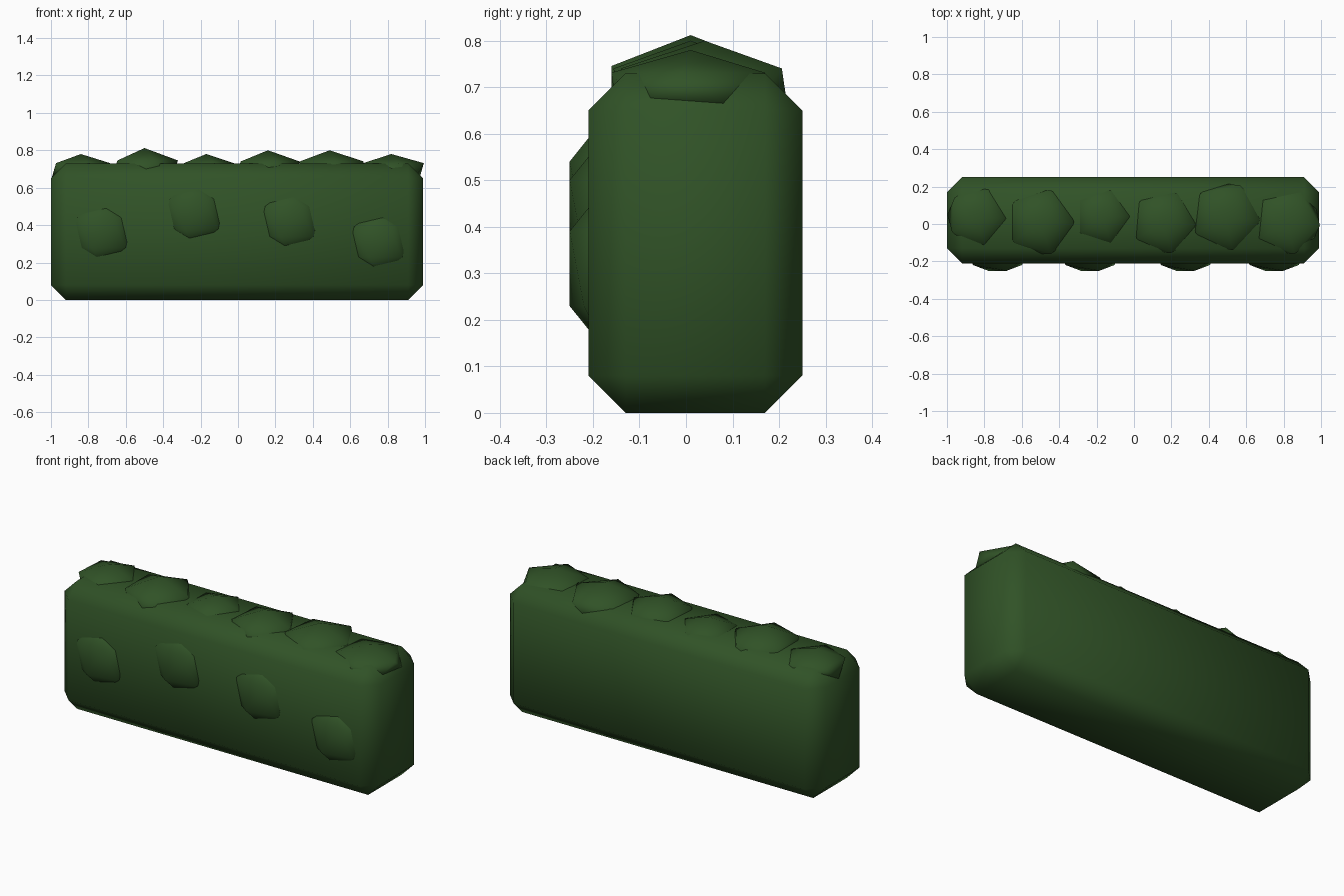
import bpy
from math import radians

cube = bpy.data.objects.get("Cube")
if cube:
    bpy.data.objects.remove(cube, do_unlink=True)

green = bpy.data.materials.new("hedge green")
green.use_nodes = True
colour = (0.03, 0.085, 0.02, 1)
green.diffuse_color = colour
green.node_tree.nodes["Principled BSDF"].inputs["Base Color"].default_value = colour


def finish(obj, name):
    obj.name = name
    obj.data.materials.append(green)
    for face in obj.data.polygons:
        face.use_smooth = True


# Hedge body: box with one wide, soft-shaded chamfer
bpy.ops.mesh.primitive_cube_add(size=1, location=(-0.005, 0.02, 0.365))
body = bpy.context.object
body.scale = (1.99, 0.46, 0.73)
bpy.ops.object.transform_apply(location=False, rotation=False, scale=True)
bevel = body.modifiers.new("chamfer", "BEVEL")
bevel.width = 0.08
bevel.segments = 1
finish(body, "hedge_body")


def leaf_clump(name, location, scale, turn=0):
    bpy.ops.mesh.primitive_ico_sphere_add(subdivisions=1, radius=1, location=location)
    clump = bpy.context.object
    clump.scale = scale
    clump.rotation_euler.z = radians(turn)
    finish(clump, name)


# Leaf clumps along the top: x, y, radius, height, turn
top_clumps = [
    (-0.84, 0.04, 0.175, 0.088, -4),
    (-0.50, 0.01, 0.20, 0.12, 0),
    (-0.17, 0.04, 0.165, 0.088, 0),
    (0.16, 0.01, 0.19, 0.108, -5),
    (0.49, 0.04, 0.205, 0.108, -7),
    (0.82, 0.01, 0.195, 0.088, -6),
]
for i, (x, y, radius, height, turn) in enumerate(top_clumps, 1):
    leaf_clump(f"top_clump_{i}", (x, y, 0.692), (radius, radius, height), turn)

# Leaf clumps on the front face
for i, (x, z) in enumerate([(-0.73, 0.36), (-0.235, 0.46), (0.275, 0.42), (0.75, 0.31)], 1):
    leaf_clump(f"front_clump_{i}", (x, -0.17, z), (0.18, 0.094, 0.18))
